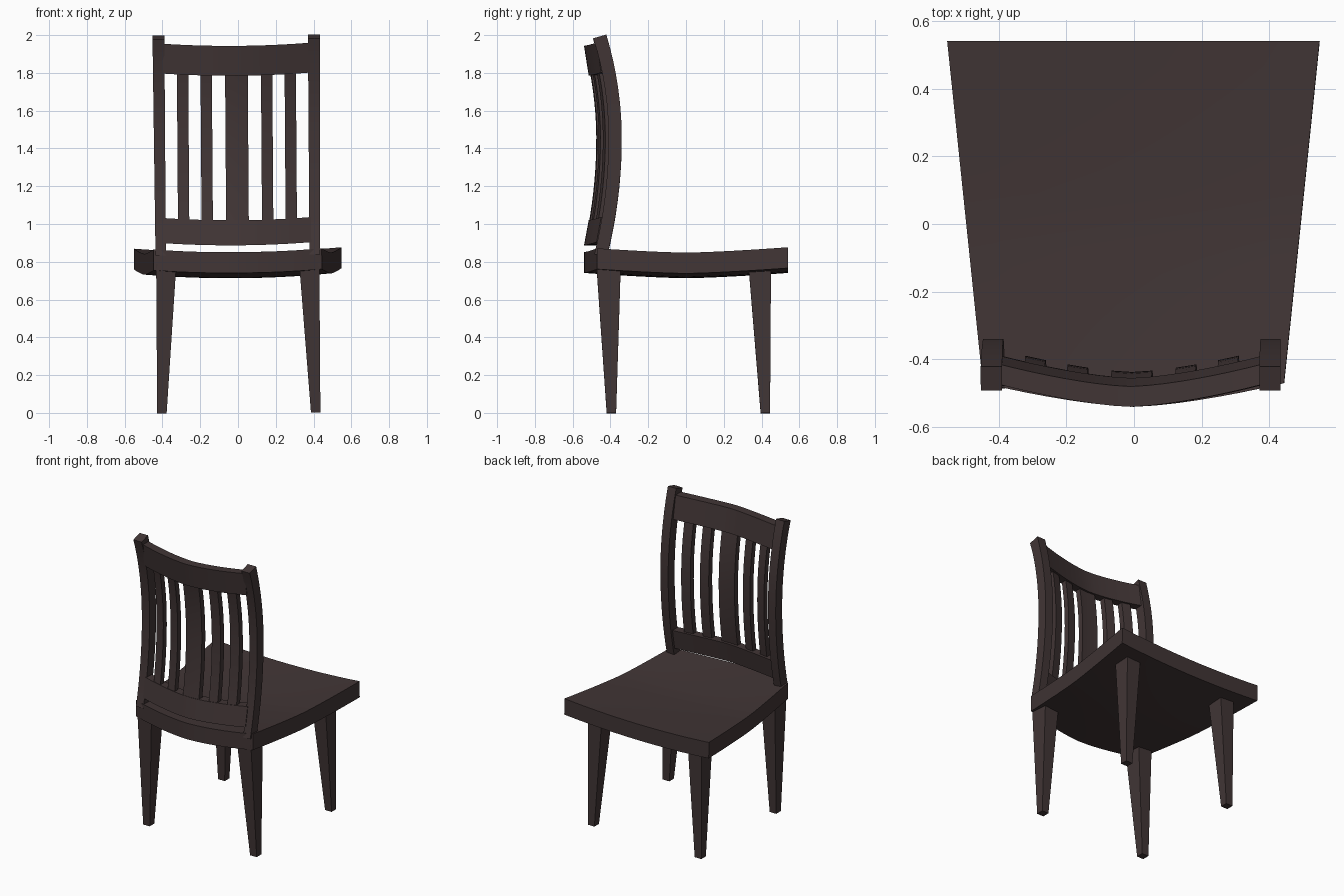
import bpy, bmesh, math
from mathutils import Vector

if "Cube" in bpy.data.objects:
    bpy.data.objects.remove(bpy.data.objects["Cube"])

ROLL = 0.007  # the chair leans very slightly sideways

wood = bpy.data.materials.new("dark brown wood")
wood.diffuse_color = (0.053, 0.036, 0.036, 1)
wood.use_nodes = True
wood.node_tree.nodes["Principled BSDF"].inputs["Base Color"].default_value = wood.diffuse_color


def lerp(a, b, t):
    return a + (b - a) * t


def block(name, cuts, shape):
    """Unit box sliced into cuts (nx, ny, nz), each point moved by shape(u, v, w)."""
    bm = bmesh.new()
    bmesh.ops.create_cube(bm, size=1)
    for v in bm.verts:
        v.co += Vector((0.5, 0.5, 0.5))
    for axis, n in enumerate(cuts):
        for i in range(1, n):
            co, no = Vector((0, 0, 0)), Vector((0, 0, 0))
            co[axis], no[axis] = i / n, 1
            bmesh.ops.bisect_plane(bm, geom=bm.verts[:] + bm.edges[:] + bm.faces[:],
                                   plane_co=co, plane_no=no)
    for v in bm.verts:
        x, y, z = shape(*v.co)
        v.co = (x - ROLL * (z - 0.6), y, z + ROLL * x)
    bmesh.ops.recalc_face_normals(bm, faces=bm.faces[:])
    mesh = bpy.data.meshes.new(name)
    bm.to_mesh(mesh)
    bm.free()
    mesh.materials.append(wood)
    ob = bpy.data.objects.new(name, mesh)
    bpy.context.collection.objects.link(ob)
    return ob


def arch(x):
    """Backward bow of the backrest, deepest in the middle."""
    return -0.065 * (1 - (abs(x) / 0.385) ** 1.5)


def post_y(z):
    """Inner face of the curved back posts."""
    d = z - 1.45
    return -0.34 - (0.27 if d > 0 else 0.2) * d * d


# Dished seat, wider away from the backrest, bowed along the back edge
def seat(u, v, w):
    s = 2 * u - 1
    x = s * lerp(0.445, 0.55, v)
    y = lerp(-0.54 + 0.07 * abs(s) ** 1.5, 0.54, v)
    top = 0.845 + 0.028 * (abs(y) / 0.54) ** 1.4 - 0.022 * (1 - s * s)
    return x, y, top - 0.11 * (1 - w)


block("seat", (14, 14, 1), seat)

for s, side in ((-1, "left"), (1, "right")):
    # Tapered legs: (y range at foot, y range at top)
    for kind, foot, head in (("back", (-0.42, -0.37), (-0.475, -0.345)),
                             ("front", (0.395, 0.445), (0.33, 0.45))):
        def leg(u, v, w):
            x = lerp(lerp(0.382, 0.325, w), 0.432, u)
            return s * x, lerp(lerp(foot[0], head[0], w), lerp(foot[1], head[1], w), v), 0.79 * w
        block(f"{side}_{kind}_leg", (1, 1, 1), leg)

    # Curved back post
    def post(u, v, w):
        z = lerp(0.835, 2.0, w)
        return (s * lerp(0.38, 0.435 + 0.008 * w, u),
                post_y(z) - 0.07 * (1 - v), z - 0.02 * (1 - v) * w ** 8)
    block(f"{side}_back_post", (1, 1, 16), post)

# Curved cross rails: z range and outer y at bottom and top
for name, z0, z1, y0, y1 in (("top_rail", 1.785, 1.943, -0.515, -0.54),
                             ("lower_rail", 0.887, 1.02, -0.54, -0.515)):
    def rail(u, v, w):
        x = lerp(-0.39, 0.39, u)
        return (x, lerp(y0, y1, w) + 0.065 + arch(x) + 0.06 * v,
                lerp(z0, z1, w) + 0.014 * (x / 0.39) ** 2)
    block(name, (16, 1, 1), rail)

# Vertical slats following the bow of the posts
for i, (cx, width) in enumerate(((-0.285, 0.06), (-0.16, 0.06), (0, 0.12),
                                 (0.16, 0.06), (0.285, 0.06))):
    def slat(u, v, w):
        x, z = cx + width * (u - 0.5), lerp(0.99, 1.82, w)
        return x, post_y(z) - 0.07 + arch(x) + 0.038 * v, z
    block(f"back_slat_{i + 1}", (2, 1, 14), slat)

# Smooth the curves, keep the edges crisp
for ob in bpy.context.collection.objects:
    ob.select_set(True)
    bpy.context.view_layer.objects.active = ob
bpy.ops.object.shade_smooth_by_angle(angle=math.radians(30))
